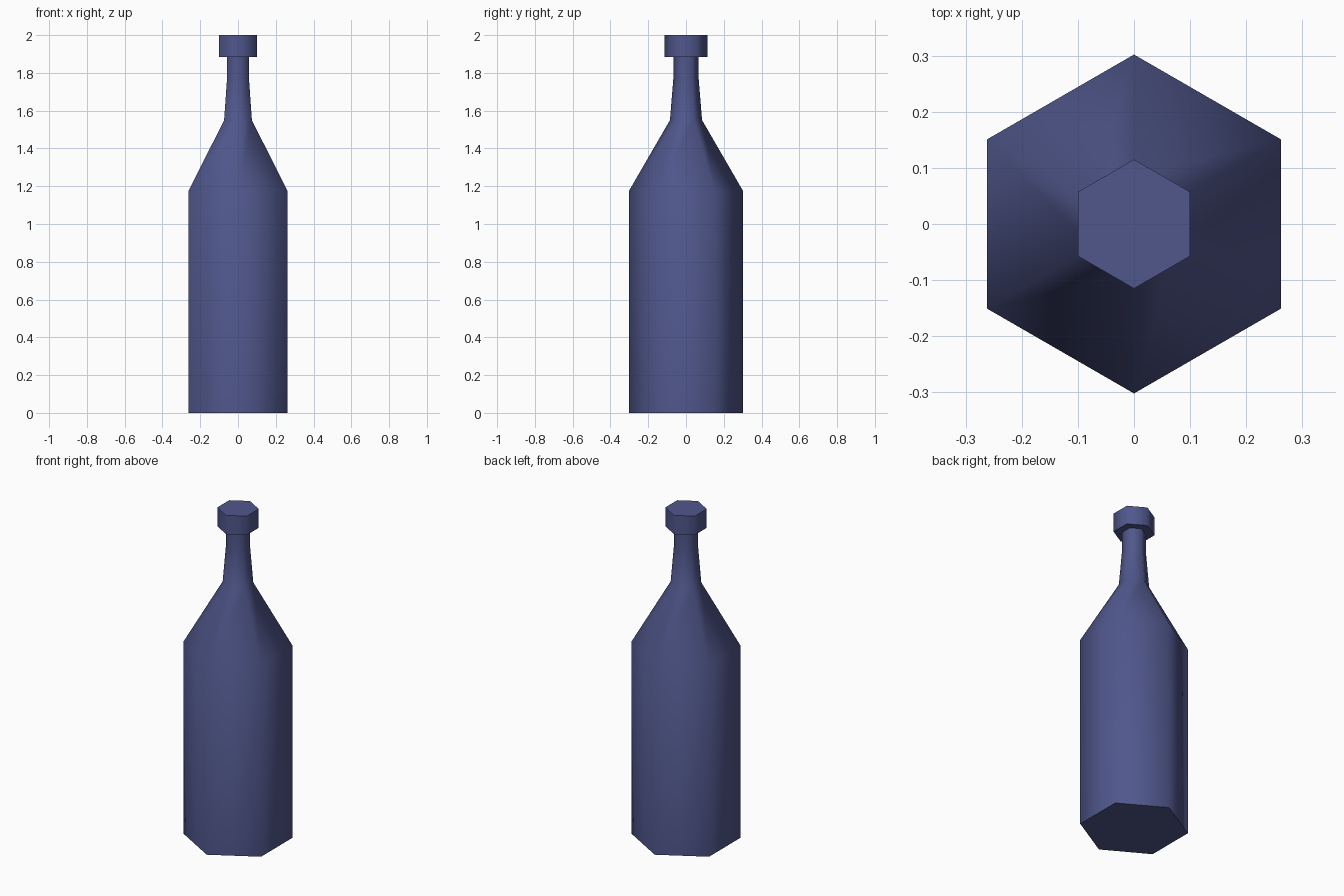
import bpy, bmesh, math

if "Cube" in bpy.data.objects:
    bpy.data.objects.remove(bpy.data.objects["Cube"])

SIDES = 6

glass = bpy.data.materials.new("blue_glass")
glass.diffuse_color = (0.08, 0.095, 0.26, 1)
glass.use_nodes = True
glass.node_tree.nodes["Principled BSDF"].inputs["Base Color"].default_value = glass.diffuse_color


def lathe(name, profile):
    """Stack six-sided rings (radius, z) into a closed, smooth-sided solid."""
    bm = bmesh.new()
    rings = []
    for r, z in profile:
        angles = [math.pi / 2 + math.tau * i / SIDES for i in range(SIDES)]
        rings.append([bm.verts.new((r * math.cos(a), r * math.sin(a), z)) for a in angles])
    for low, high in zip(rings, rings[1:]):
        for i in range(SIDES):
            j = (i + 1) % SIDES
            bm.faces.new((low[i], low[j], high[j], high[i]))
    bm.faces.new(rings[0][::-1])
    bm.faces.new(rings[-1])
    mesh = bpy.data.meshes.new(name)
    bm.to_mesh(mesh)
    bm.free()
    mesh.materials.append(glass)
    obj = bpy.data.objects.new(name, mesh)
    bpy.context.collection.objects.link(obj)
    # Smooth around the hexagon, sharp at the flat ends
    bpy.ops.object.select_all(action='DESELECT')
    obj.select_set(True)
    bpy.context.view_layer.objects.active = obj
    bpy.ops.object.shade_smooth_by_angle(angle=math.radians(70))
    return obj


# Body, shoulder and tapering neck, then the wider lip on top
lathe("bottle_body", [(0.302, 0), (0.302, 1.175), (0.085, 1.55), (0.067, 1.77), (0.067, 1.885)])
lathe("bottle_lip", [(0.115, 1.885), (0.115, 2.0)])
